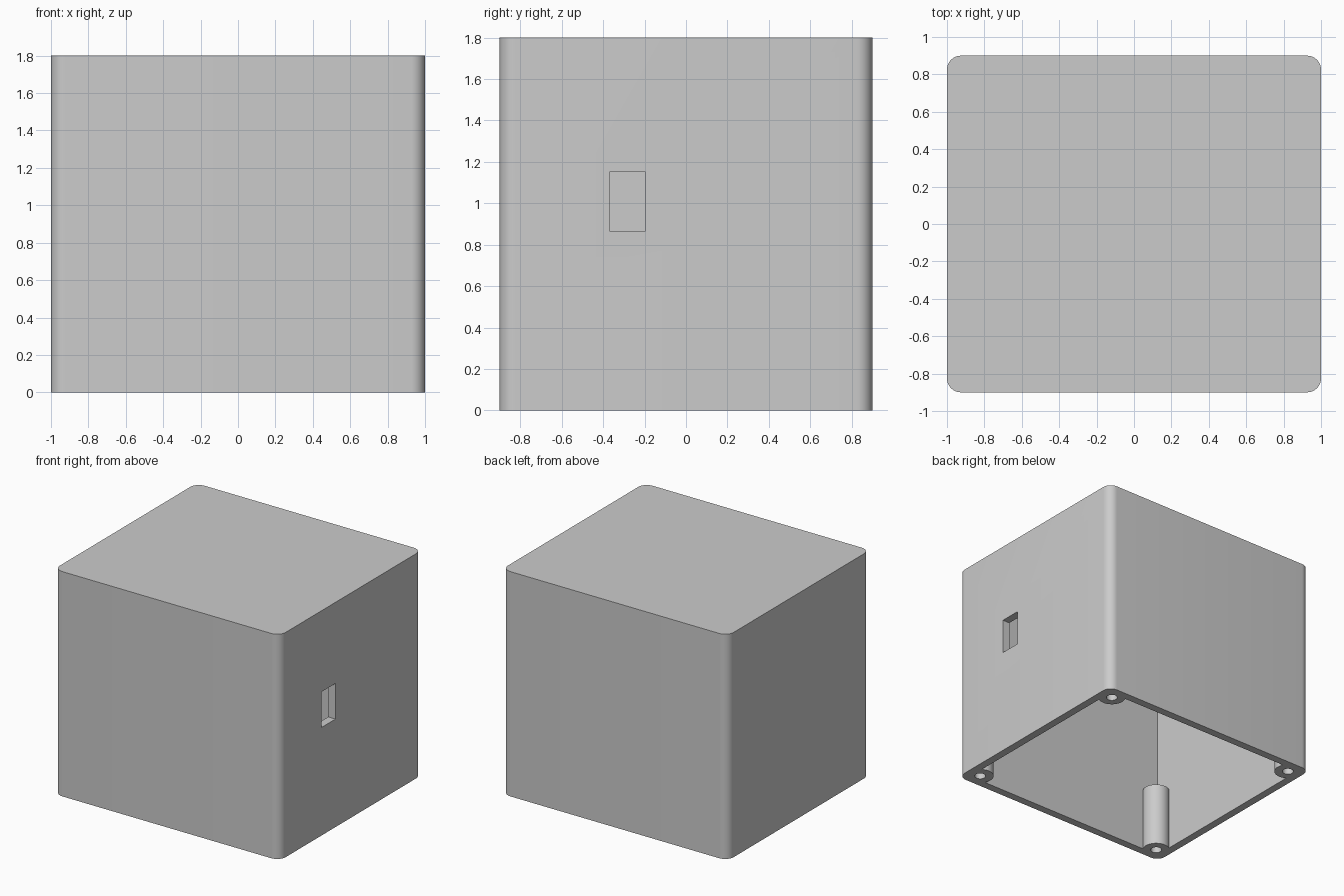
import bpy
import bmesh
from mathutils import Matrix

default = bpy.data.objects.get("Cube")
if default:
    bpy.data.objects.remove(default, do_unlink=True)

WIDTH, DEPTH, HEIGHT = 2.0, 1.8, 1.8
WALL, CORNER = 0.064, 0.075
BOSS_X, BOSS_Y, BOSS_TOP = 0.88, 0.785, 0.52
BOSS_RADIUS, HOLE_RADIUS = 0.103, 0.042

grey = bpy.data.materials.new("light grey plastic")
grey.use_nodes = True
colour = (0.6, 0.6, 0.6, 1)
grey.diffuse_color = colour
grey.node_tree.nodes["Principled BSDF"].inputs["Base Color"].default_value = colour


def finish(name, bm):
    mesh = bpy.data.meshes.new(name)
    bm.to_mesh(mesh)
    bm.free()
    mesh.materials.append(grey)
    obj = bpy.data.objects.new(name, mesh)
    bpy.context.collection.objects.link(obj)
    return obj


def block(name, low, high, radius=0):
    """Box between two corners, with optional rounded upright edges."""
    bm = bmesh.new()
    size = [b - a for a, b in zip(low, high)]
    middle = [(a + b) / 2 for a, b in zip(low, high)]
    bmesh.ops.create_cube(bm, size=1, matrix=Matrix.Translation(middle) @ Matrix.Diagonal((*size, 1)))
    if radius:
        upright = [e for e in bm.edges if abs(e.verts[0].co.z - e.verts[1].co.z) > 0.1]
        bmesh.ops.bevel(bm, geom=upright, offset=radius, segments=10, profile=0.5, affect='EDGES')
    return finish(name, bm)


def corner_cylinders(name, radius, bottom, top):
    """One upright cylinder near each corner."""
    bm = bmesh.new()
    for x in (-BOSS_X, BOSS_X):
        for y in (-BOSS_Y, BOSS_Y):
            bmesh.ops.create_cone(bm, cap_ends=True, segments=40, radius1=radius, radius2=radius,
                                  depth=top - bottom,
                                  matrix=Matrix.Translation((x, y, (bottom + top) / 2)))
    return finish(name, bm)


def cut(target, cutter):
    """Subtract the cutter for good and discard it."""
    mod = target.modifiers.new("cut", 'BOOLEAN')
    mod.operation, mod.solver, mod.object = 'DIFFERENCE', 'EXACT', cutter
    bpy.context.view_layer.update()
    bpy.context.view_layer.objects.active = target
    bpy.ops.object.modifier_apply(modifier=mod.name)
    bpy.data.objects.remove(cutter, do_unlink=True)


# Rounded outer body
x, y = WIDTH / 2, DEPTH / 2
housing = block("housing", (-x, -y, 0), (x, y, HEIGHT), CORNER)

# Cavity open underneath, leaving the four corner screw posts standing
cavity = block("cavity_cutter", (WALL - x, WALL - y, -0.1), (x - WALL, y - WALL, HEIGHT - WALL))
cut(cavity, corner_cylinders("post_cutter", BOSS_RADIUS, -0.2, BOSS_TOP))
cut(housing, cavity)

# Screw holes and the side opening
cut(housing, corner_cylinders("screw_hole_cutter", HOLE_RADIUS, -0.1, BOSS_TOP - 0.02))
cut(housing, block("slot_cutter", (x - 0.2, -0.37, 0.865), (x + 0.1, -0.195, 1.15)))

bpy.ops.object.select_all(action='DESELECT')
housing.select_set(True)
bpy.context.view_layer.objects.active = housing
bpy.ops.object.shade_smooth_by_angle(angle=0.6)
